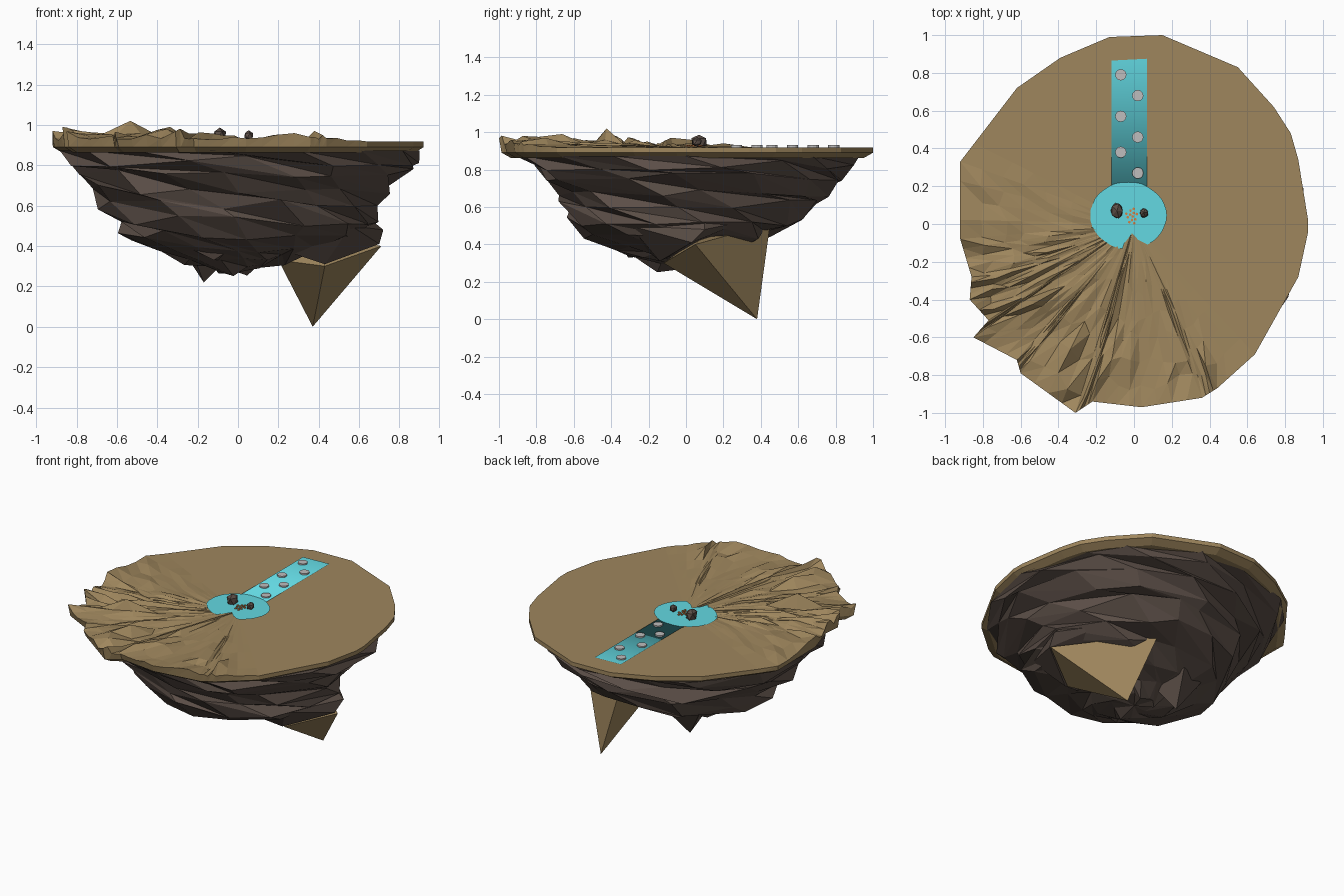
import bpy, bmesh, math, random
from mathutils import Vector

if "Cube" in bpy.data.objects:
    bpy.data.objects.remove(bpy.data.objects["Cube"])

random.seed(11)
U = random.uniform


def material(name, rgb):
    m = bpy.data.materials.new(name)
    m.diffuse_color = (*rgb, 1)
    m.use_nodes = True
    m.node_tree.nodes["Principled BSDF"].inputs["Base Color"].default_value = m.diffuse_color
    return m


SAND = material("sand", (0.345, 0.24, 0.11))
ROCK = material("dark_rock", (0.105, 0.077, 0.063))
WATER = material("water", (0.125, 0.69, 0.76))
STONE = material("pale_stone", (0.52, 0.51, 0.51))
ORANGE = material("orange", (0.66, 0.22, 0.06))


def finish(name, bm, mat, recalc=True, smooth=False):
    if recalc:
        bmesh.ops.recalc_face_normals(bm, faces=bm.faces[:])
    for f in bm.faces:
        f.smooth = smooth
    me = bpy.data.meshes.new(name)
    bm.to_mesh(me)
    bm.free()
    me.materials.append(mat)
    ob = bpy.data.objects.new(name, me)
    bpy.context.collection.objects.link(ob)
    return ob


def bridge(bm, a, b):
    # triangle strip between two closed rings of equal length
    n = len(a)
    for i in range(n):
        j = (i + 1) % n
        bm.faces.new((a[i], a[j], b[j]))
        bm.faces.new((a[i], b[j], b[i]))


def fan(bm, ring, tip):
    for i in range(len(ring)):
        bm.faces.new((ring[i], ring[(i + 1) % len(ring)], tip))


# sandy land cap: measured outline, flat at the back, radial ridges at front left
OUTLINE = [(.15, 1), (.55, .83), (.74, .62), (.83, .48), (.87, .34), (.92, .03),
           (.92, -.05), (.87, -.28), (.64, -.69), (.44, -.87), (.36, -.92),
           (.04, -.97), (-.22, -.94), (-.31, -1), (-.6, -.79), (-.62, -.72),
           (-.85, -.6), (-.77, -.51), (-.87, -.4), (-.86, -.28), (-.92, -.08),
           (-.92, .33), (-.62, .72), (-.39, .88), (-.13, .99)]
edge = []
for i, p in enumerate(OUTLINE):
    q = OUTLINE[(i + 1) % len(OUTLINE)]
    edge += [Vector(p).lerp(Vector(q), k / 4) for k in range(4)]


def roughness(p):
    off = abs(math.degrees(math.atan2(p.y, p.x)) % 360 - 232)
    return math.cos(math.radians(off * 1.15)) ** 0.7 if off < 78 else 0


bm = bmesh.new()
rings = []
for t in (0.2, 0.36, 0.5, 0.63, 0.76, 0.88, 1):
    ring = []
    for p in edge:
        m = roughness(p)
        s = t + (U(-.06, .06) * m if t < 1 else 0)
        lift = U(.03, .075) if random.random() < .35 else U(.005, .03)
        ring.append(bm.verts.new((p.x * s, p.y * s, 0.918 + m * t ** 1.2 * lift)))
    rings.append(ring)
top = [v for r in rings for v in r]
for spot, z in (((-.55, -.45), 1.02), ((-.86, -.4), .99), ((-.92, -.08), .97),
                ((-.92, .05), .96), ((-.3, -.65), .99), ((.35, -.75), .97)):
    min(top, key=lambda v: (v.co.xy - Vector(spot)).length).co.z = z
for s, z in ((1, 0.89), (0.95, 0.862)):
    rings.append([bm.verts.new((p.x * (s - .015 * roughness(p)),
                                p.y * (s - .015 * roughness(p)), z)) for p in edge])
for a, b in zip(rings, rings[1:]):
    bridge(bm, a, b)
fan(bm, rings[0], bm.verts.new((0, 0, 0.918)))
fan(bm, rings[-1], bm.verts.new((0, 0, 0.862)))
finish("land_cap", bm, SAND)

# rock underside: ring height, then reach to right, back, left and front
LEVELS = [(.872, .90, .96, .89, .92), (.82, .89, .90, .86, .85),
          (.755, .86, .83, .83, .77), (.68, .77, .76, .79, .69),
          (.61, .70, .71, .68, .68), (.52, .69, .66, .60, .66),
          (.45, .62, .47, .58, .57), (.395, .42, .31, .42, .40),
          (.33, .24, .20, .28, .31), (.28, .12, .12, .13, .15)]
SEG = 15
bm = bmesh.new()
rings = []
for k, (z, *reach) in enumerate(LEVELS):
    ring = []
    for i in range(SEG):
        a = (i + 0.45 * k + U(-.28, .28)) * math.tau / SEG
        c, s = math.cos(a), math.sin(a)
        r = (reach[0] if c > 0 else reach[2]) * c * c + \
            (reach[1] if s > 0 else reach[3]) * s * s
        if k:
            r *= U(.92, 1.05)
            z_off = U(-.03, .03)
        else:
            z_off = 0
        ring.append(bm.verts.new((r * c, r * s, z + z_off)))
    rings.append(ring)
for a, b in zip(rings, rings[1:]):
    bridge(bm, a, b)
fan(bm, rings[0], bm.verts.new((0, 0, 0.872)))
fan(bm, rings[-1], bm.verts.new((0, 0, 0.27)))
finish("rock_underside", bm, ROCK)


def hull(name, points, mat):
    bm = bmesh.new()
    for p in points:
        bm.verts.new(p)
    res = bmesh.ops.convex_hull(bm, input=bm.verts[:])
    bmesh.ops.delete(bm, geom=list({g for g in res["geom_interior"]
                     if isinstance(g, bmesh.types.BMVert)}), context='VERTS')
    return finish(name, bm, mat)


# hanging sandy spike and smaller rock points
hull("hanging_spike", [(.37, .38, 0), (.71, .05, .40), (.18, .45, .51),
                       (.20, .15, .33), (.43, -.12, .30), (.4, .1, .46)], SAND)
hull("rock_above_spike", [(.28, -.2, .36), (.43, -.14, .31), (.70, .03, .41),
                          (.72, .1, .48), (.56, -.3, .5), (.2, -.2, .46),
                          (.5, .3, .52), (.6, .1, .58)], ROCK)
hull("rock_point_back", [(-.17, .2, .22), (-.23, .05, .38), (-.05, .15, .34),
                         (-.1, .36, .42), (-.3, .28, .42)], ROCK)
hull("rock_point_front", [(-.12, -.31, .33), (-.3, -.33, .42), (.02, -.36, .42),
                          (0, -.1, .34)], ROCK)

# pond: rounded sheet with a narrow notch at the front
bm = bmesh.new()
pond = []
for i in range(36):
    a = i * math.tau / 36
    r = 1 - 0.5 * max(0, 1 - abs(math.degrees(a) - 278) / 22)
    pond.append(bm.verts.new((-.03 + .205 * r * math.cos(a) * U(.97, 1),
                              .045 + .18 * r * math.sin(a) * U(.97, 1), .926)))
fan(bm, pond, bm.verts.new((-.03, .045, .926)))
bm.faces.new([bm.verts.new(p) for p in
              ((-.085, -.13, .928), (-.06, -.13, .928), (-.03, -.03, .928),
               (-.07, -.03, .928))])
finish("pond", bm, WATER, recalc=False)

# stream: strip that drops off at the pond end, smooth so its shade fades
bm = bmesh.new()
rows = [[bm.verts.new((x, y + (0.01 if x > 0 and y > .8 else 0), z))
         for x in (-.12, .07)]
        for y, z in ((.865, .923), (.2, .923), (.2, .90))]
for a, b in zip(rows, rows[1:]):
    bm.faces.new((a[0], b[0], b[1], a[1]))
finish("stream", bm, WATER, recalc=False, smooth=True)

# stepping stones staggered along the stream
for i, y in enumerate((.79, .68, .57, .46, .38, .27)):
    bpy.ops.mesh.primitive_cylinder_add(vertices=12, radius=.03, depth=.02,
                                        location=(.02 if i % 2 else -.07, y, .922))
    ob = bpy.context.object
    ob.name = f"stepping_stone_{i + 1}"
    ob.data.materials.append(STONE)

# boulders in the pond
for i, (x, y, sx, sy, sz) in enumerate(((-.09, .07, .036, .046, .045),
                                        (.052, .06, .026, .028, .026))):
    bm = bmesh.new()
    bmesh.ops.create_icosphere(bm, subdivisions=1, radius=1)
    for v in bm.verts:
        v.co *= U(.85, 1.1)
        v.co = Vector((x + v.co.x * sx, y + v.co.y * sy, .947 + v.co.z * sz))
    for v in bm.verts:
        v.co.z = max(v.co.z, .92)
    finish(f"boulder_{i + 1}", bm, ROCK)

# cluster of small orange flecks on the water
for i in range(12):
    a = i * 2.4
    r = .0125 * math.sqrt(i + .3)
    bpy.ops.mesh.primitive_cylinder_add(
        vertices=6, radius=.0075, depth=.008,
        location=(-.012 + r * .8 * math.cos(a), .04 + r * math.sin(a), .9265))
    ob = bpy.context.object
    ob.name = f"orange_fleck_{i + 1}"
    ob.data.materials.append(ORANGE)
